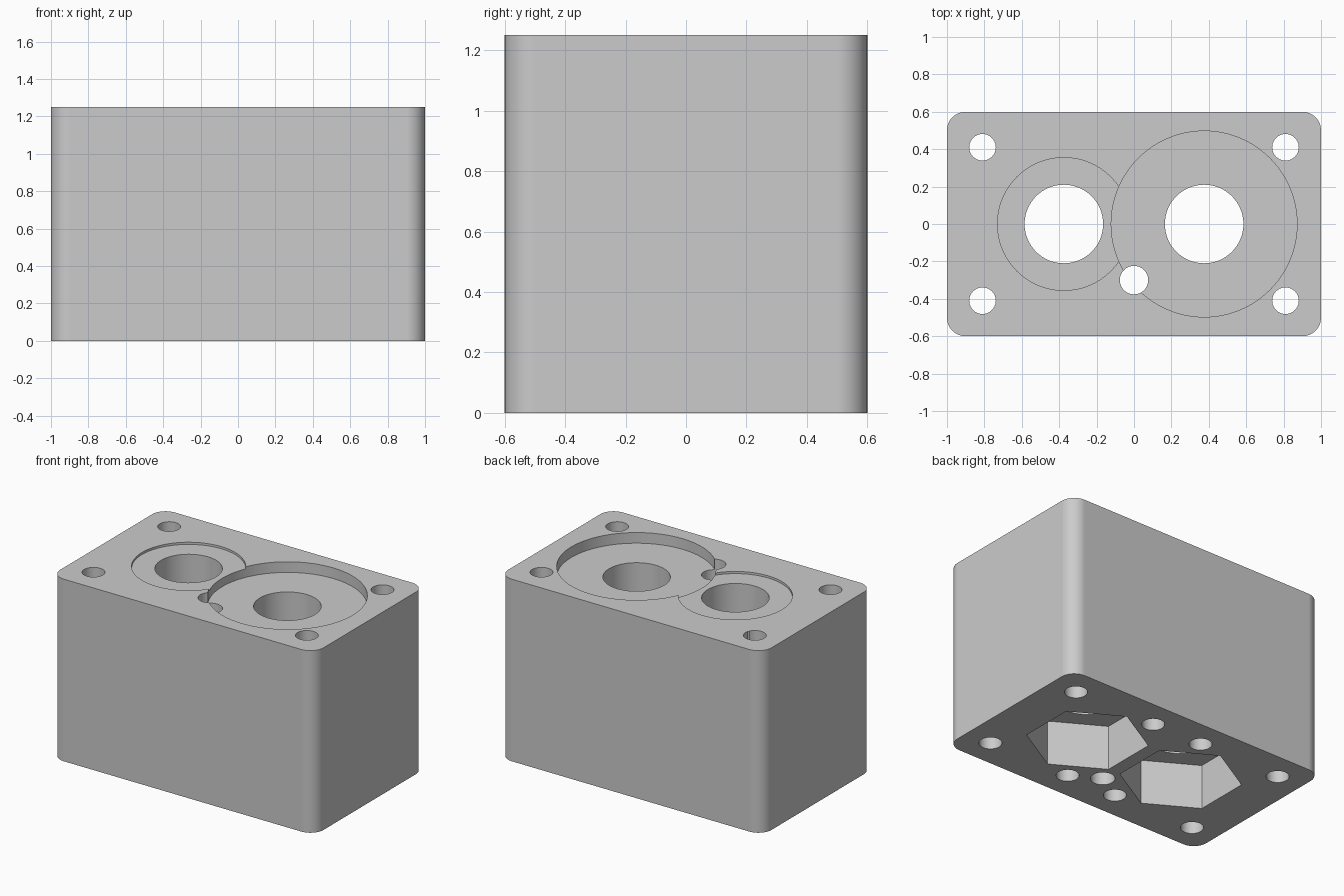
import bpy
import bmesh
from math import cos, sin, pi

if "Cube" in bpy.data.objects:
    bpy.data.objects.remove(bpy.data.objects["Cube"], do_unlink=True)

LENGTH, WIDTH, HEIGHT, CORNER = 2.0, 1.2, 1.25, 0.1
BORE_X = 0.375
OVER = 0.1  # how far cutters reach past the outer faces

grey = bpy.data.materials.new("light grey")
grey.use_nodes = True
colour = (0.6, 0.6, 0.6, 1.0)
grey.diffuse_color = colour
grey.node_tree.nodes["Principled BSDF"].inputs["Base Color"].default_value = colour


def arc(x, y, radius, start, sweep, steps):
    """Points along an arc, both ends included."""
    angles = [start + sweep * i / steps for i in range(steps + 1)]
    return [(x + radius * cos(a), y + radius * sin(a)) for a in angles]


def prism(name, outline, bottom, top):
    """Extrude a closed outline from one height to another."""
    bm = bmesh.new()
    base = bm.faces.new([bm.verts.new((x, y, bottom)) for x, y in outline])
    result = bmesh.ops.extrude_face_region(bm, geom=[base])
    moved = [v for v in result["geom"] if isinstance(v, bmesh.types.BMVert)]
    bmesh.ops.translate(bm, verts=moved, vec=(0, 0, top - bottom))
    bmesh.ops.recalc_face_normals(bm, faces=bm.faces)
    mesh = bpy.data.meshes.new(name)
    bm.to_mesh(mesh)
    bm.free()
    mesh.materials.append(grey)
    obj = bpy.data.objects.new(name, mesh)
    bpy.context.collection.objects.link(obj)
    return obj


# Block with rounded vertical corners
outline = []
for i, (sx, sy) in enumerate([(1, 1), (-1, 1), (-1, -1), (1, -1)]):
    outline += arc(sx * (LENGTH / 2 - CORNER), sy * (WIDTH / 2 - CORNER),
                   CORNER, i * pi / 2, pi / 2, 12)
block = prism("housing_block", outline, 0, HEIGHT)
bpy.context.view_layer.objects.active = block
block.select_set(True)


def cut(x, y, radius, bottom, top, sides=64):
    """Cut a round or polygonal pocket out of the block."""
    points = arc(x, y, radius, pi / 2, 2 * pi, sides)[:-1]
    cutter = prism("pocket_cutter", points, bottom, top)
    cutter.hide_render = True
    mod = block.modifiers.new("pocket", "BOOLEAN")
    mod.operation = "DIFFERENCE"
    mod.solver = "EXACT"
    mod.object = cutter
    bpy.ops.object.modifier_apply(modifier=mod.name)
    bpy.data.objects.remove(cutter, do_unlink=True)


ABOVE = HEIGHT + OVER

# Shallow and deep round recesses in the top
cut(-BORE_X, 0, 0.355, HEIGHT - 0.015, ABOVE)
cut(BORE_X, 0, 0.497, HEIGHT - 0.073, ABOVE, 96)

# Main bores with hexagonal pockets underneath
for side in (-1, 1):
    cut(side * BORE_X, 0, 0.21, -OVER, ABOVE)
    cut(side * BORE_X, 0, 0.38, -OVER, 0.305, 6)

# Corner through holes and blind holes in the underside
for sx in (-1, 1):
    for sy in (-1, 1):
        cut(sx * 0.81, sy * 0.41, 0.071, -OVER, ABOVE, 40)
        cut(sx * 0.19, sy * 0.41, 0.071, -OVER, 0.5, 40)

# Small through hole between the recesses
cut(0, -0.3, 0.076, -OVER, ABOVE, 40)

# Smooth round walls, crisp edges, flat sides
bpy.ops.object.shade_smooth_by_angle(angle=pi / 6)
weighted = block.modifiers.new("flat_sides", "WEIGHTED_NORMAL")
weighted.keep_sharp = True
